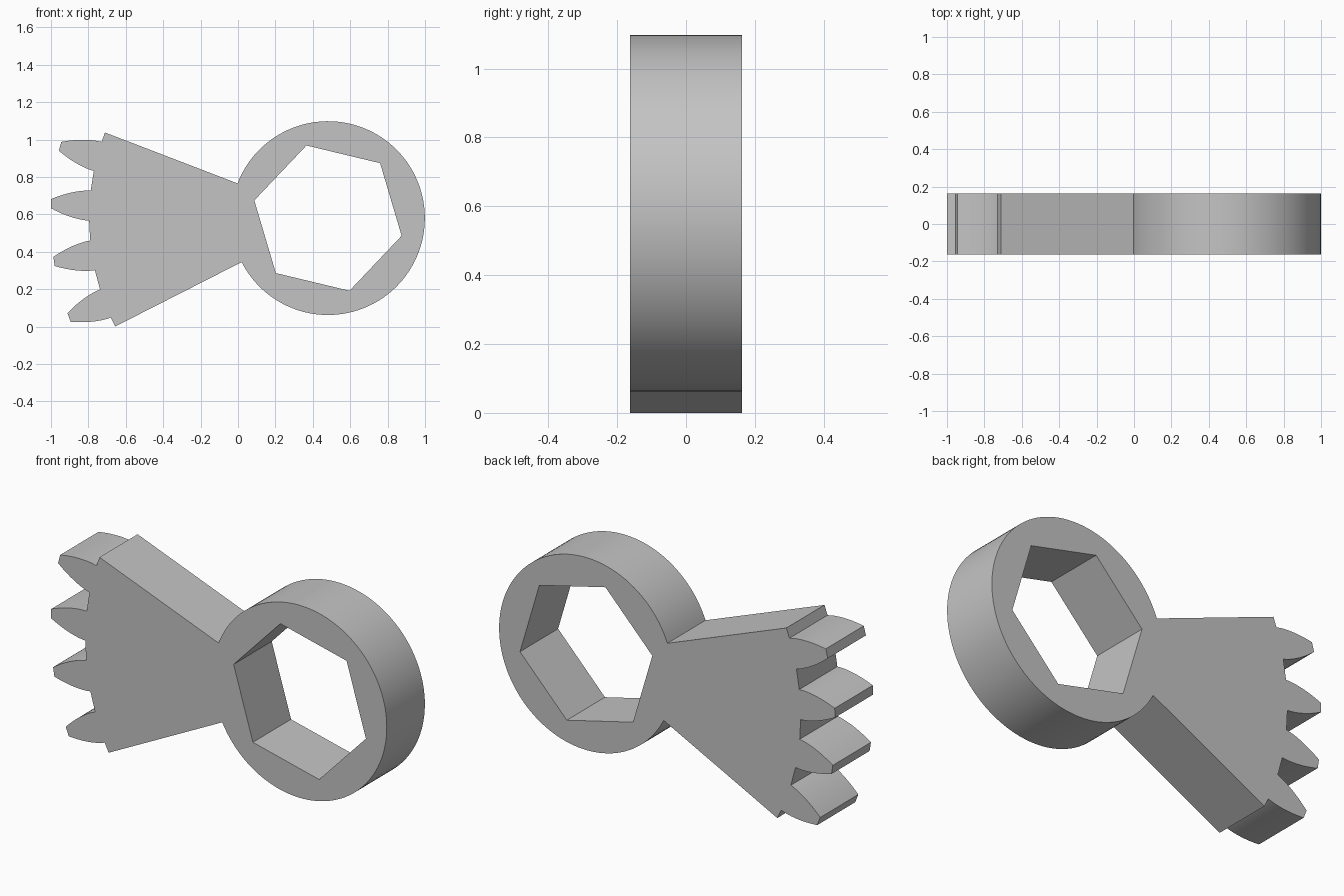
import bpy
import bmesh
from math import radians, cos, sin

cube = bpy.data.objects.get("Cube")
if cube:
    bpy.data.objects.remove(cube, do_unlink=True)

CX, CZ = 0.481, 0.58        # shared centre of ring, hexagon and toothed sector
RING_R, HEX_R = 0.518, 0.405
ROOT_R, TIP_R = 1.277, 1.483
HALF_DEPTH = 0.162
SECTOR_MID, SECTOR_HALF = -3, 24
TOOTH_ANGLES = (15, 3, -9, -21)
ROOT_HALF, TIP_HALF = 3.6, 0.95
FLANK_STEPS = 10


def polar(radius, degrees):
    """Point at an angle measured upward from the -x direction."""
    a = radians(degrees)
    return (CX - radius * cos(a), CZ + radius * sin(a))


def arc(radius, start, end, steps):
    return [polar(radius, start + (end - start) * i / steps) for i in range(steps + 1)]


def tooth(mid):
    """Curved flanks narrowing from the root circle to the tip circle."""
    flank = []
    for i in range(FLANK_STEPS + 1):
        t = i / FLANK_STEPS
        half = ROOT_HALF - (ROOT_HALF - TIP_HALF) * t ** 1.5
        flank.append((ROOT_R + (TIP_R - ROOT_R) * t, half))
    upper = [polar(r, mid + h) for r, h in flank]
    lower = [polar(r, mid - h) for r, h in reversed(flank)]
    return upper + lower


# Outer outline: toothed sector, then round the ring back to the start
top, bottom = SECTOR_MID + SECTOR_HALF, SECTOR_MID - SECTOR_HALF
outline = [polar(ROOT_R, top)]
for angle in TOOTH_ANGLES:
    outline += tooth(angle)
outline.append(polar(ROOT_R, bottom))
outline += arc(RING_R, bottom, top - 360, 96)

# Hexagonal opening
hexagon = [polar(HEX_R, 73.5 + 60 * i) for i in range(6)]

# Fill the profile and extrude it through the depth
bm = bmesh.new()
edges = []
for loop in (outline, hexagon):
    verts = [bm.verts.new((x, -HALF_DEPTH, z)) for x, z in loop]
    edges += [bm.edges.new((v, verts[i - 1])) for i, v in enumerate(verts)]
bmesh.ops.triangle_fill(bm, edges=edges, use_beauty=True)
extruded = bmesh.ops.extrude_face_region(bm, geom=bm.faces[:])["geom"]
back = [g for g in extruded if isinstance(g, bmesh.types.BMVert)]
bmesh.ops.translate(bm, verts=back, vec=(0, 2 * HALF_DEPTH, 0))
bmesh.ops.recalc_face_normals(bm, faces=bm.faces[:])

mesh = bpy.data.meshes.new("toothed_sector_with_ring")
bm.to_mesh(mesh)
bm.free()
gear = bpy.data.objects.new("toothed_sector_with_ring", mesh)
bpy.context.collection.objects.link(gear)

# Plain grey material
colour = (0.55, 0.55, 0.55, 1)
grey = bpy.data.materials.new("plain_grey")
grey.use_nodes = True
grey.diffuse_color = colour
grey.node_tree.nodes["Principled BSDF"].inputs["Base Color"].default_value = colour
mesh.materials.append(grey)

# Smooth the curved walls, keep the corners crisp
bpy.ops.object.select_all(action="DESELECT")
gear.select_set(True)
bpy.context.view_layer.objects.active = gear
bpy.ops.object.shade_smooth_by_angle(angle=radians(20))
